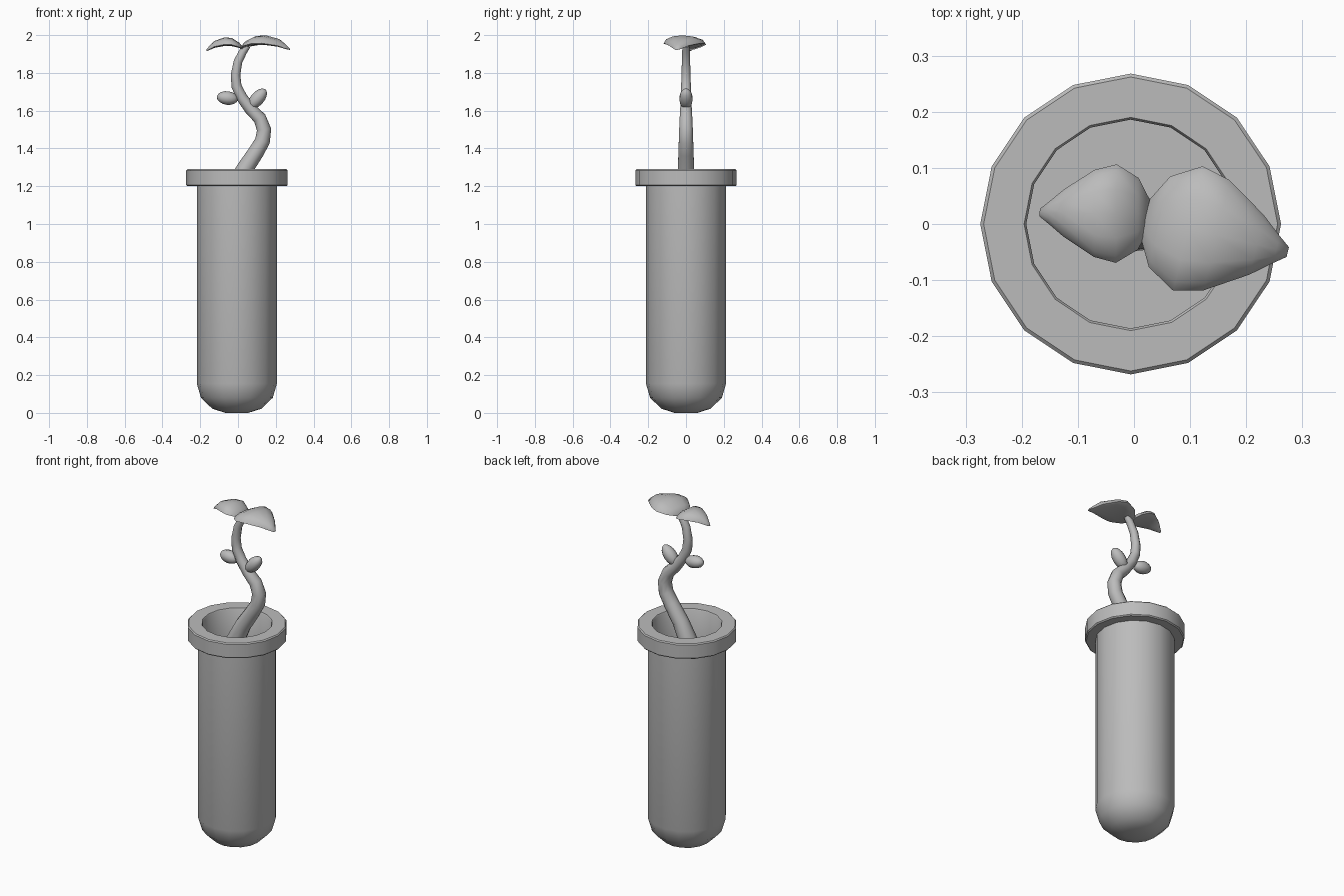
import bpy
import bmesh
import math
from mathutils import Vector

cube = bpy.data.objects.get("Cube")
if cube:
    bpy.data.objects.remove(cube, do_unlink=True)

grey = bpy.data.materials.new("plain grey")
grey.use_nodes = True
colour = (0.5, 0.5, 0.5, 1)
grey.diffuse_color = colour
grey.node_tree.nodes["Principled BSDF"].inputs["Base Color"].default_value = colour

CENTRE_X = -0.006


def loft(name, rings, angle=40):
    """Skin a list of equal-sized point rings and close both ends."""
    bm = bmesh.new()
    rows = [[bm.verts.new(p) for p in ring] for ring in rings]
    n = len(rows[0])
    for a, b in zip(rows, rows[1:]):
        for i in range(n):
            j = (i + 1) % n
            bm.faces.new((a[i], a[j], b[j], b[i]))
    bm.faces.new(rows[0][::-1])
    bm.faces.new(rows[-1])
    bmesh.ops.recalc_face_normals(bm, faces=bm.faces)
    mesh = bpy.data.meshes.new(name)
    bm.to_mesh(mesh)
    bm.free()
    obj = bpy.data.objects.new(name, mesh)
    bpy.context.collection.objects.link(obj)
    mesh.materials.append(grey)
    bpy.ops.object.select_all(action='DESELECT')
    obj.select_set(True)
    bpy.context.view_layer.objects.active = obj
    bpy.ops.object.shade_smooth_by_angle(angle=math.radians(angle))
    return obj


def circle(radius, z, sides=16):
    return [(CENTRE_X + radius * math.cos(2 * math.pi * i / sides),
             radius * math.sin(2 * math.pi * i / sides), z) for i in range(sides)]


def tube(name, path, sides=10):
    """Round loft along a path of (x, z, radius) in the xz plane."""
    rings = []
    for k, (x, z, r) in enumerate(path):
        x0, z0, _ = path[max(k - 1, 0)]
        x1, z1, _ = path[min(k + 1, len(path) - 1)]
        d = Vector((x1 - x0, 0, z1 - z0)).normalized()
        side = Vector((d.z, 0, -d.x))
        rings.append([Vector((x, 0, z)) + side * r * math.cos(a) + Vector((0, r * math.sin(a), 0))
                      for a in (2 * math.pi * i / sides for i in range(sides))])
    return loft(name, rings, 60)


# Pot: rounded bottom, straight body, overhanging rim, hollow mouth down to the soil
profile = [(0.06, 0.0), (0.13, 0.022), (0.19, 0.08), (0.212, 0.155), (0.212, 1.2),
           (0.262, 1.2), (0.268, 1.206), (0.268, 1.284), (0.262, 1.29),
           (0.19, 1.29), (0.186, 1.284), (0.186, 1.06)]
loft("pot", [circle(r, z) for r, z in profile])

# Winding stem rising from the soil
tube("stem", [(-0.04, 1.05, 0.058), (-0.02, 1.18, 0.052), (0.035, 1.29, 0.045),
              (0.095, 1.38, 0.042), (0.13, 1.44, 0.04), (0.138, 1.5, 0.038),
              (0.115, 1.56, 0.035), (0.065, 1.61, 0.032), (0.02, 1.67, 0.029),
              (-0.008, 1.73, 0.027), (-0.013, 1.79, 0.025), (0.0, 1.86, 0.023),
              (0.028, 1.915, 0.021), (0.05, 1.945, 0.018)])


# Two buds, egg shaped, pointing away from the stem
def bud(name, base, tip, width):
    path = []
    for k in range(9):
        a = math.pi * (0.03 + 0.94 * k / 8)
        t = (1 - math.cos(a)) / 2
        path.append((base[0] + t * (tip[0] - base[0]),
                     base[1] + t * (tip[1] - base[1]), width * math.sin(a)))
    tube(name, path)


bud("left_bud", (0.06, 1.615), (0.146, 1.712), 0.036)
bud("right_bud", (0.0, 1.66), (-0.112, 1.674), 0.036)

# Leaf outline: (position along the leaf, half width, edge height, thickness)
LEAF = [(0.0, 0.035, 1.93, 0.012), (0.1, 0.083, 1.943, 0.025), (0.3, 0.114, 1.955, 0.04),
        (0.5, 0.101, 1.957, 0.042), (0.78, 0.055, 1.945, 0.034), (0.92, 0.025, 1.93, 0.02),
        (1.0, 0.009, 1.923, 0.007)]


def leaf(name, base, tip, scale, drop):
    """Domed leaf with a shallow underside, arched from base to tip."""
    start, end = Vector((*base, 0)), Vector((*tip, 0))
    d = (end - start).normalized()
    side = Vector((-d.y, d.x, 0))
    rings = []
    for t, width, z, thick in LEAF:
        mid = start.lerp(end, t) + Vector((0, 0, z - drop))
        ring = []
        for i in range(12):
            a = 2 * math.pi * i / 12
            s = math.sin(a)
            up = thick * (s if s > 0 else 0.22 * s) * (scale + 1) / 2
            ring.append(mid + side * width * scale * math.cos(a) + Vector((0, 0, up)))
        rings.append(ring)
    loft(name, rings, 60)


leaf("left_leaf", (0.02, 0.01), (0.274, -0.05), 1.0, 0.0)
leaf("right_leaf", (0.027, 0.018), (-0.168, 0.02), 0.77, 0.006)
